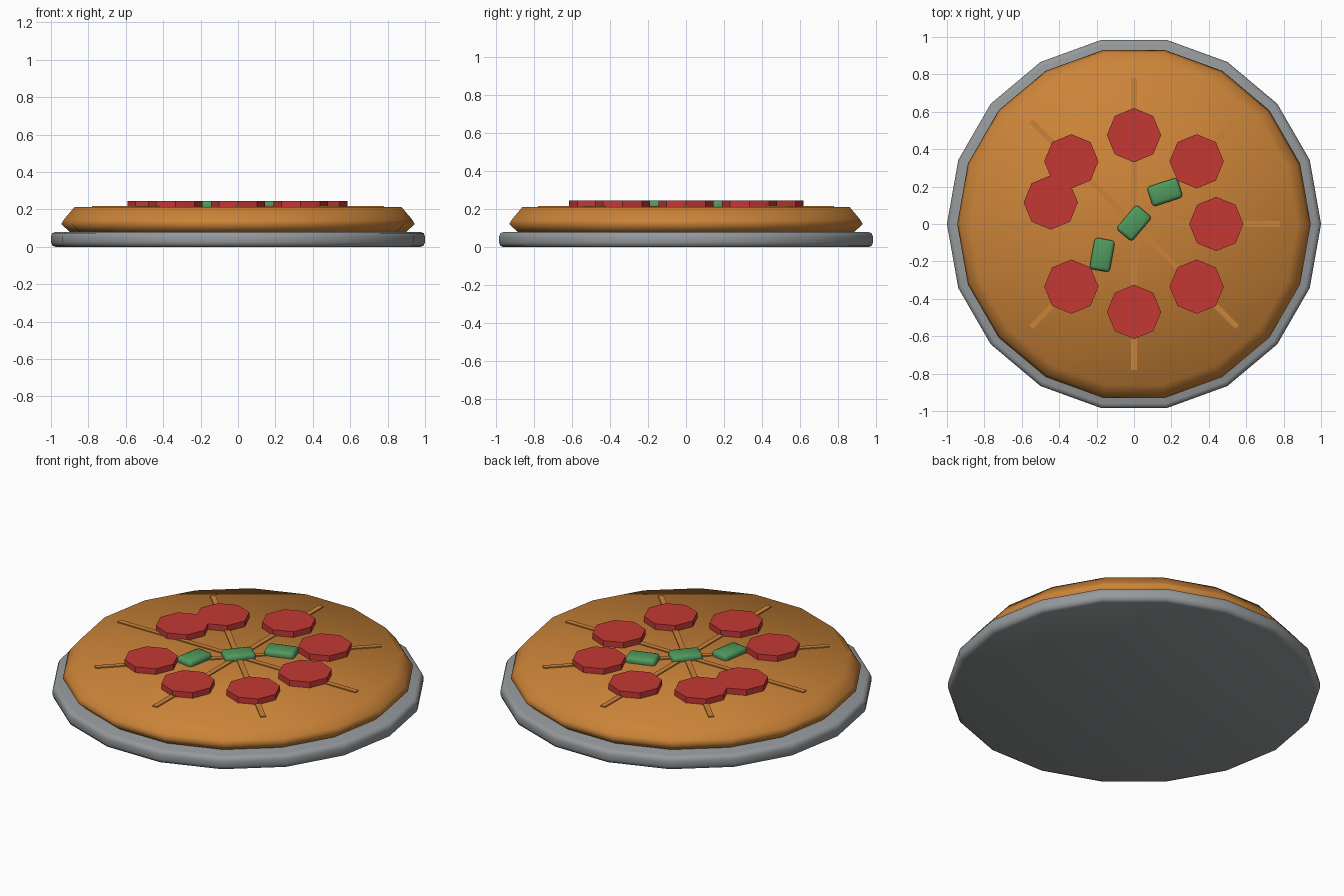
import bpy, bmesh
from math import radians, cos, sin, pi

cube = bpy.data.objects.get("Cube")
if cube:
    bpy.data.objects.remove(cube, do_unlink=True)


def material(name, rgb):
    m = bpy.data.materials.new(name)
    m.use_nodes = True
    m.diffuse_color = (*rgb, 1)
    m.node_tree.nodes["Principled BSDF"].inputs["Base Color"].default_value = (*rgb, 1)
    return m


crust = material("baked crust", (0.60, 0.23, 0.04))
steel = material("grey metal", (0.30, 0.32, 0.33))
red = material("red salami", (0.55, 0.04, 0.035))
green = material("green pepper", (0.08, 0.32, 0.11))


def finish(name, bm, mat, smooth=False):
    bmesh.ops.recalc_face_normals(bm, faces=bm.faces)
    for f in bm.faces:
        f.smooth = smooth
    mesh = bpy.data.meshes.new(name)
    bm.to_mesh(mesh)
    bm.free()
    mesh.materials.append(mat)
    ob = bpy.data.objects.new(name, mesh)
    bpy.context.collection.objects.link(ob)
    return ob


def disc(name, profile, sides, mat, centre=(0, 0), smooth=False):
    """Stack rings of (radius, height) and cap both ends."""
    bm = bmesh.new()
    rings = [[bm.verts.new((centre[0] + r * cos(2 * pi * i / sides),
                            centre[1] + r * sin(2 * pi * i / sides), z))
              for i in range(sides)] for r, z in profile]
    for a, b in zip(rings, rings[1:]):
        for i in range(sides):
            j = (i + 1) % sides
            bm.faces.new((a[i], a[j], b[j], b[i]))
    bm.faces.new(rings[0])
    bm.faces.new(rings[-1])
    return finish(name, bm, mat, smooth)


def box(name, size, centre, angle, mat, bevel=0):
    bm = bmesh.new()
    bmesh.ops.create_cube(bm, size=1)
    bmesh.ops.scale(bm, vec=size, verts=bm.verts)
    if bevel:
        bmesh.ops.bevel(bm, geom=bm.edges[:], offset=bevel, segments=2,
                        profile=0.5, affect='EDGES')
    ob = finish(name, bm, mat, bool(bevel))
    ob.location = centre
    ob.rotation_euler.z = radians(angle)
    return ob


# Tray and dough
disc("tray", [(0.975, 0), (0.993, 0.007), (1, 0.025), (1, 0.055),
              (0.993, 0.073), (0.975, 0.08)], 18, steel, smooth=True)
disc("dough", [(0.895, 0.075), (0.945, 0.122), (0.93, 0.147), (0.875, 0.212)],
     18, crust, smooth=True)

# Raised slice lines crossing the top
for k in range(4):
    box(f"slice_line_{k + 1}", (1.56, 0.03, 0.02), (0, 0, 0.208), 45 * k, crust)

# Salami slices
spots = [(0, 0.475), (0.335, 0.335), (0.44, 0), (0.335, -0.335),
         (0, -0.47), (-0.335, -0.335), (-0.445, 0.115), (-0.335, 0.335)]
for k, spot in enumerate(spots):
    disc(f"salami_{k + 1}", [(0.145, 0.2), (0.145, 0.246)], 8, red, spot)

# Pepper pieces
for k, (x, y, turn) in enumerate([(0.165, 0.17, 18), (0, 0.005, 50), (-0.17, -0.165, 80)]):
    box(f"pepper_{k + 1}", (0.17, 0.11, 0.05), (x, y, 0.22), turn, green, 0.018)
